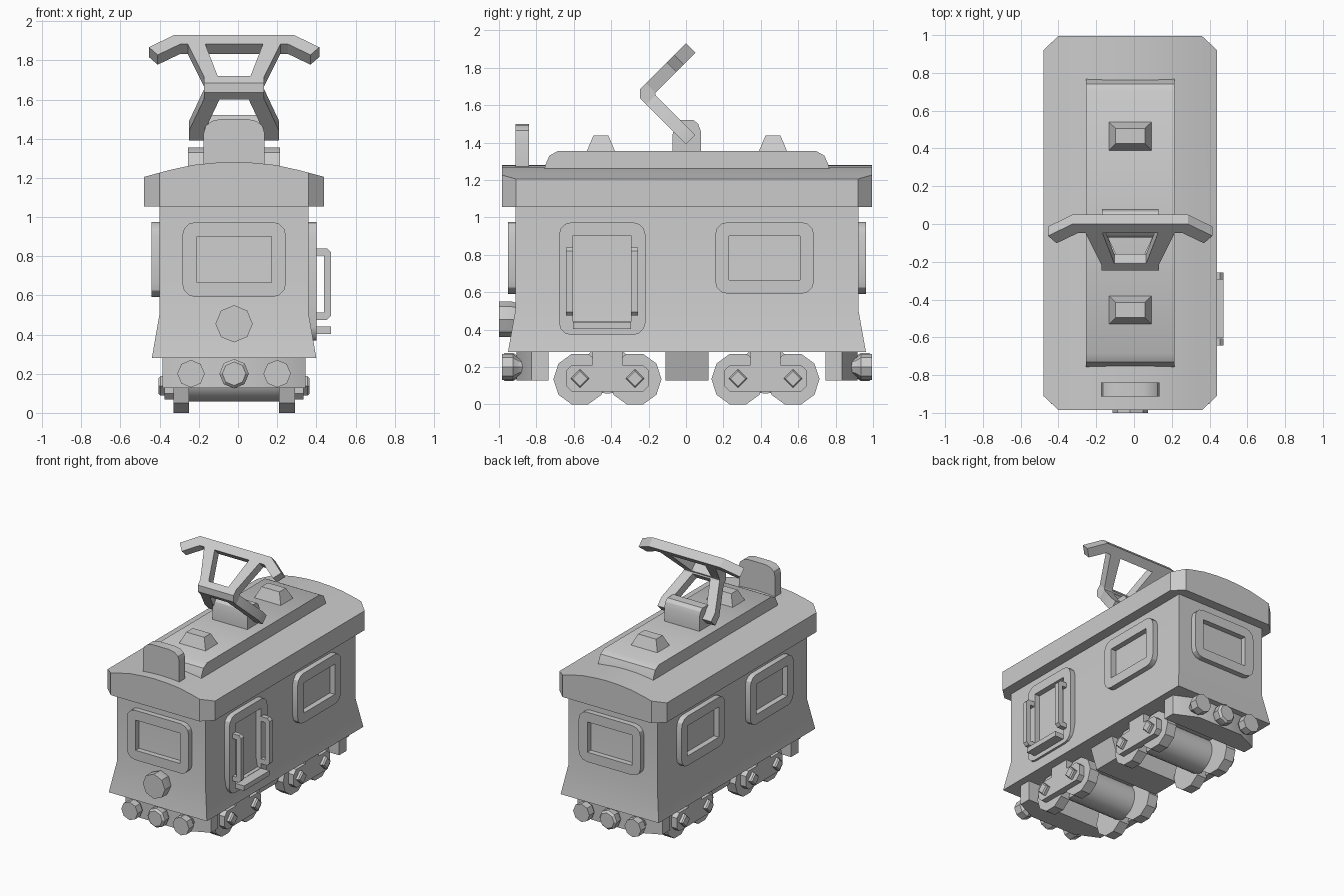
import bpy, bmesh
from math import cos, sin, pi, radians
from mathutils import Vector as V

if "Cube" in bpy.data.objects:
    bpy.data.objects.remove(bpy.data.objects["Cube"])

CX, CY = -0.02, 0.005          # body axis (the door step shifts the overall centre)
X, Y, Z = V((1, 0, 0)), V((0, 1, 0)), V((0, 0, 1))


def finish(name, bm):
    bmesh.ops.remove_doubles(bm, verts=bm.verts, dist=1e-5)
    bmesh.ops.recalc_face_normals(bm, faces=bm.faces)
    me = bpy.data.meshes.new(name)
    bm.to_mesh(me)
    bm.free()
    ob = bpy.data.objects.new(name, me)
    bpy.context.collection.objects.link(ob)
    return ob


def prism_bm(pts, vec):
    bm = bmesh.new()
    face = bm.faces.new([bm.verts.new(p) for p in pts])
    ext = bmesh.ops.extrude_face_region(bm, geom=[face], use_keep_orig=True)["geom"]
    bmesh.ops.translate(bm, vec=vec, verts=[g for g in ext if isinstance(g, bmesh.types.BMVert)])
    return bm


def prism(name, pts, vec):
    return finish(name, prism_bm(pts, vec))


def loft(name, loops):
    """Skin a list of equal-length closed loops and cap both ends."""
    bm = bmesh.new()
    rings = [[bm.verts.new(p) for p in lp] for lp in loops]
    n = len(rings[0])
    for a, b in zip(rings, rings[1:]):
        for i in range(n):
            bm.faces.new((a[i], a[(i + 1) % n], b[(i + 1) % n], b[i]))
    bm.faces.new(rings[0])
    bm.faces.new(rings[-1])
    return finish(name, bm)


def lathe(name, profile, centre, axis, sides):
    """profile: (radius, distance along axis)."""
    u = Z.cross(axis)
    return loft(name, [[V(centre) + axis * d + r * (cos(2 * pi * i / sides) * u + sin(2 * pi * i / sides) * Z)
                        for i in range(sides)] for r, d in profile])


def rect(hx, hy, z, y=0.0):
    return [(CX + a * hx, CY + y + b * hy, z) for a, b in ((-1, -1), (1, -1), (1, 1), (-1, 1))]


def rrect(hw, hh, r, n=4):
    out = []
    for k, (sx, sy) in enumerate(((1, 1), (-1, 1), (-1, -1), (1, -1))):
        for i in range(n):
            a = pi / 2 * (k + i / (n - 1))
            out.append((sx * (hw - r) + r * cos(a), sy * (hh - r) + r * sin(a)))
    return out


def frame(name, centre, normal, hw, hh, iw, ih, depth=0.042):
    """Rounded surround with a square opening."""
    u = Z.cross(normal)
    outer, inner = rrect(hw, hh, 0.07), rrect(iw, ih, 0.0)
    bm = bmesh.new()
    rings = [[bm.verts.new(V(centre) + u * a + Z * b + normal * d) for a, b in lp]
             for lp, d in ((outer, -0.01), (outer, depth), (inner, depth), (inner, -0.01))]
    n = len(outer)
    for k in range(4):
        a, b = rings[k], rings[(k + 1) % 4]
        for i in range(n):
            bm.faces.new((a[i], a[(i + 1) % n], b[(i + 1) % n], b[i]))
    bmesh.ops.dissolve_degenerate(bm, dist=1e-5, edges=bm.edges)
    return finish(name, bm)


# Body with flared skirt
loft("body", [rect(0.42, 0.957, 0.28), rect(0.38, 0.916, 0.51), rect(0.38, 0.916, 1.10)])

# Arched roof with cut corners
arch = [(0.46, 1.205), (0.33, 1.24), (0.21, 1.266), (0.1, 1.277)]
prof = [(0.46, 1.055)] + arch + [(0, 1.281)] + [(-x, z) for x, z in arch[::-1]] + [(-0.46, 1.055)]
bm = prism_bm([(CX + x, CY - 0.99, z) for x, z in prof], Y * 1.98)
for sx in (-1, 1):
    for sy in (-1, 1):
        cut = bmesh.ops.bisect_plane(bm, geom=bm.verts[:] + bm.edges[:] + bm.faces[:],
                                     plane_co=(CX + sx * 0.46, CY + sy * 0.915, 0),
                                     plane_no=(sx * 0.075, sy * 0.08, 0), clear_outer=True)
        edges = [e for e in cut["geom_cut"] if isinstance(e, bmesh.types.BMEdge)]
        bmesh.ops.holes_fill(bm, edges=edges)
finish("roof", bm)

# Raised roof deck, vents, sign board and pantograph mount
deck = [(-0.765, 1.25), (-0.755, 1.285), (-0.735, 1.33), (-0.69, 1.355)]
prism("roof_deck", [(CX - 0.235, CY + y, z) for y, z in deck + [(-y, z) for y, z in deck[::-1]]], X * 0.47)
for y in (-0.46, 0.46):
    loft("roof_vent", [rect(0.115, 0.077, 1.35, y), rect(0.077, 0.04, 1.437, y)])
sign = [(-0.155, 1.26), (-0.155, 1.43), (-0.145, 1.465), (-0.115, 1.49), (-0.07, 1.50)]
prism("sign_board", [(CX + x, -0.912, z) for x, z in sign + [(-x, z) for x, z in sign[::-1]]], Y * 0.073)
mount = [(-0.072, 1.35), (-0.072, 1.44), (-0.06, 1.49), (-0.03, 1.52), (0.04, 1.52), (0.065, 1.50), (0.08, 1.46), (0.08, 1.35)]
prism("pantograph_mount", [(CX - 0.15, y, z) for y, z in mount], X * 0.30)

# Pantograph: shapes drawn in front view, laid on two 45 degree planes
def upper(name, pts):
    prism(name, [(CX + x, z - 1.93, z) for x, z in pts], V((0, 0.05, -0.05)))

def lower(name, pts):
    prism(name, [(CX + x, 1.39 - z, z) for x, z in pts], V((0, 0.05, 0.05)))

for s in (-1, 1):
    lower("pantograph_lower_arm", [(s * x, z) for x, z in
          ((0.23, 1.39), (0.23, 1.44), (0.15, 1.61), (0.07, 1.61), (0.155, 1.43), (0.155, 1.39))])
    upper("pantograph_upper_arm", [(s * x, z) for x, z in
          ((0.15, 1.71), (0.24, 1.89), (0.15, 1.89), (0.08, 1.71))])
knee = [(-0.21, 1.60), (-0.245, 1.635), (-0.245, 1.685), (-0.21, 1.72), (-0.16, 1.67), (-0.165, 1.66), (-0.16, 1.65)]
prism("pantograph_knee", [(CX - 0.153, y, z) for y, z in knee], X * 0.306)
top, under = [(0.435, 1.867), (0.305, 1.93)], [(0.275, 1.883), (0.39, 1.828)]
upper("contact_bar", top + [(-x, z) for x, z in top[::-1]] + [(-x, z) for x, z in under[::-1]] + under)

# Windows: two on the left, one on the right, one at each end
for name, c, n in (("front_window", (CX, CY - 0.916, 0.783), -Y), ("rear_window", (CX, CY + 0.916, 0.783), Y),
                   ("right_window", (CX + 0.38, 0.42, 0.783), X), ("left_window", (CX - 0.38, 0.42, 0.783), -X),
                   ("left_window", (CX - 0.38, -0.42, 0.783), -X)):
    frame(name, c, n, 0.265, 0.192, 0.19, 0.117)

# Door with step and grab handles
frame("door_frame", (CX + 0.38, -0.448, 0.672), X, 0.232, 0.302, 0.155, 0.23)
prism("door_step", [(0.36, -0.603, 0.402), (0.475, -0.603, 0.402), (0.475, -0.603, 0.44), (0.36, -0.603, 0.44)], Y * 0.31)
grab = [(0.39, 0.84), (0.455, 0.84), (0.475, 0.82), (0.475, 0.495), (0.455, 0.475),
        (0.39, 0.475), (0.39, 0.512), (0.438, 0.512), (0.438, 0.803), (0.39, 0.803)]
for y in (-0.642, -0.294):
    prism("door_handle", [(x, y, z) for x, z in grab], Y * 0.037)

# Headlight
lathe("headlight", [(0.085, 0), (0.095, 0.03), (0.095, 0.10)], (CX, -0.90, 0.455), -Y, 8)

# End beams and buffers
for s in (-1, 1):
    plan = [(-0.365, 0.74), (-0.365, 0.83), (-0.19, 0.912), (0.19, 0.912), (0.365, 0.83), (0.365, 0.74)]
    prism("end_beam", [(CX + x, CY + s * y, 0.128) for x, y in plan], Z * 0.17)
    for x in (-0.22, 0.22):
        lathe("buffer", [(0.04, 0), (0.045, 0.02), (0.07, 0.05), (0.07, 0.11)], (CX + x, CY + s * 0.88, 0.2), Y * s, 8)
    lathe("coupler", [(0.045, 0), (0.075, 0.05), (0.075, 0.095), (0.06, 0.11)], (CX, CY + s * 0.88, 0.2), Y * s, 8)

# Underfloor box
loft("underfloor_box", [rect(0.27, 0.115, 0.128), rect(0.33, 0.115, 0.30)])

# Bogies: drum, wheels, side frames, axle caps
side = [(0.08, 0.29), (0.08, 0.21), (0.19, 0.21), (0.222, 0.18), (0.222, 0.10), (0.19, 0.068)]
side += [(-y, z) for y, z in side[::-1]]
for by in (-0.42, 0.425):
    lathe("bogie_drum", [(0.13, -0.24), (0.13, 0.24)], (CX, by, 0.187), X, 20)
    for s in (-1, 1):
        prism("bogie_frame", [(CX + s * 0.30, by + y, z) for y, z in side], X * s * 0.055)
        for wy in (-0.147, 0.147):
            lathe("wheel", [(0.142, 0), (0.142, 0.08)], (CX + s * 0.23, by + wy, 0.135), X * s, 10)
            lathe("axle_cap", [(0.05, 0), (0.05, 0.035), (0.04, 0.045)], (CX + s * 0.34, by + wy, 0.138), X * s, 4)

# Smooth only the gentle bends
for ob in bpy.context.collection.objects:
    ob.select_set(True)
    bpy.context.view_layer.objects.active = ob
bpy.ops.object.shade_smooth_by_angle(angle=radians(30))
